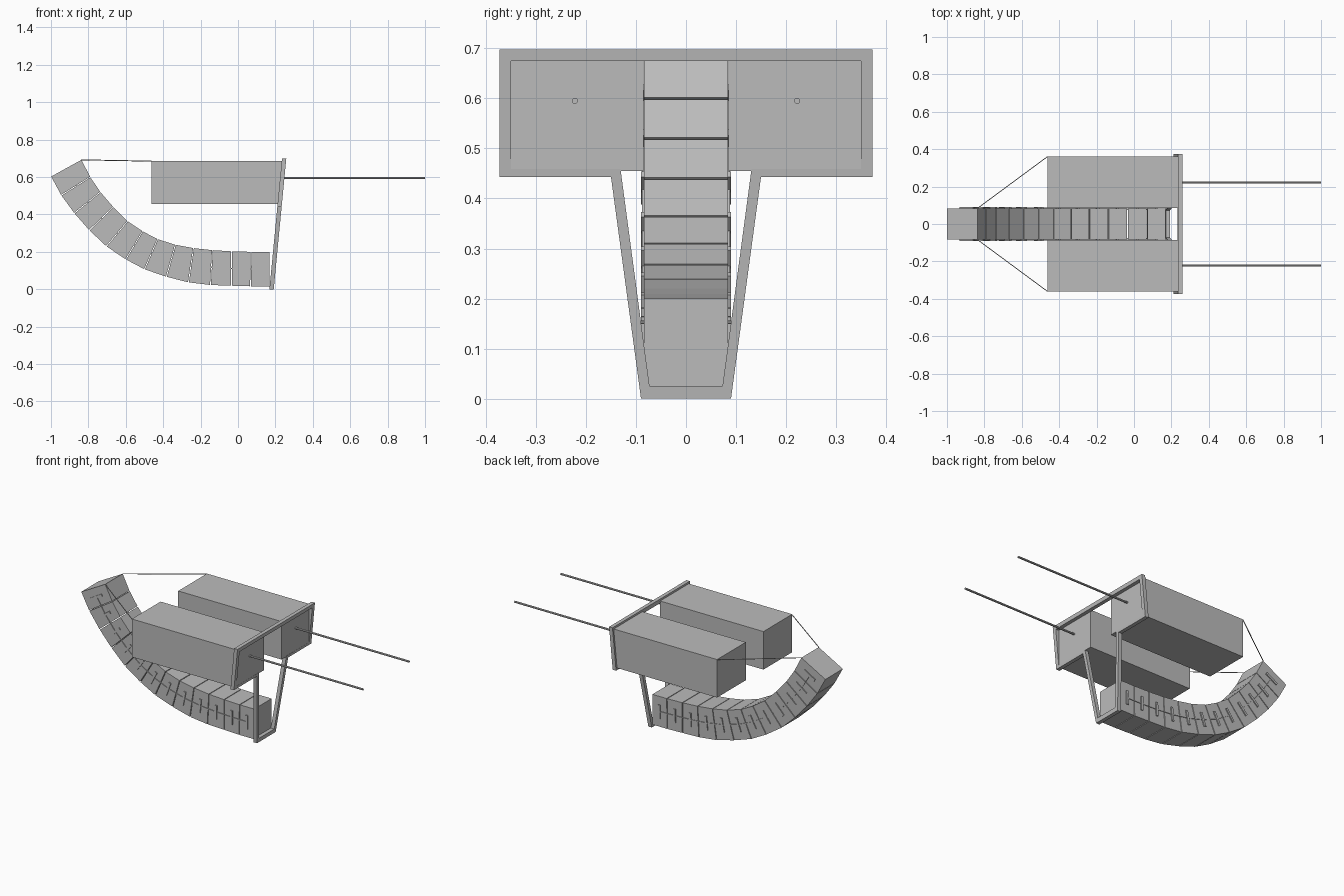
import bpy, bmesh
from mathutils import Vector

if "Cube" in bpy.data.objects:
    bpy.data.objects.remove(bpy.data.objects["Cube"], do_unlink=True)

grey = bpy.data.materials.new("plain_grey")
grey.use_nodes = True
colour = (0.5, 0.5, 0.5, 1)
grey.diffuse_color = colour
grey.node_tree.nodes["Principled BSDF"].inputs["Base Color"].default_value = colour


def finish(name, bm):
    bmesh.ops.recalc_face_normals(bm, faces=bm.faces)
    mesh = bpy.data.meshes.new(name)
    bm.to_mesh(mesh)
    bm.free()
    mesh.materials.append(grey)
    obj = bpy.data.objects.new(name, mesh)
    bpy.context.collection.objects.link(obj)
    return obj


def add_prism(bm, outline, y0, y1):
    """Extrude an x-z outline between two y positions."""
    a = [bm.verts.new((p[0], y0, p[1])) for p in outline]
    b = [bm.verts.new((p[0], y1, p[1])) for p in outline]
    bm.faces.new(a)
    bm.faces.new(b[::-1])
    for i in range(len(a)):
        j = (i + 1) % len(a)
        bm.faces.new((a[i], b[i], b[j], a[j]))


def rod(name, start, end, radius, sides=8):
    start, end = Vector(start), Vector(end)
    axis = end - start
    bm = bmesh.new()
    bmesh.ops.create_cone(bm, cap_ends=True, segments=sides, radius1=radius,
                          radius2=radius, depth=axis.length)
    turn = axis.to_track_quat('Z', 'Y').to_matrix().to_4x4()
    bmesh.ops.transform(bm, matrix=turn, verts=bm.verts)
    bmesh.ops.translate(bm, vec=(start + end) / 2, verts=bm.verts)
    return finish(name, bm)


# Joints of the curved beam: outer edge and inner edge in x-z
outer = [(-1, .605), (-.945, .503), (-.875, .407), (-.795, .316), (-.704, .23),
         (-.6, .16), (-.5, .107), (-.383, .067), (-.265, .037), (-.147, .023),
         (-.035, .019), (.067, .016), (.17, .016)]
inner = [(-.838, .694), (-.79, .6), (-.736, .52), (-.667, .44), (-.59, .364),
         (-.51, .31), (-.43, .268), (-.335, .238), (-.238, .22), (-.137, .209),
         (-.035, .203), (.07, .2), (.17, .2)]
outer = [Vector(p) for p in outer]
inner = [Vector(p) for p in inner]
gap = 0.02
half = 0.084
lip = 0.006

# Beam segments, separated by narrow joints
bm = bmesh.new()
for o0, o1, i0, i1 in zip(outer, outer[1:], inner, inner[1:]):
    add_prism(bm, [o0.lerp(o1, gap), o0.lerp(o1, 1 - gap),
                   i0.lerp(i1, 1 - gap), i0.lerp(i1, gap)], -half, half)
finish("curved_beam", bm)

# Side clamps on each segment and the thin cable threading them
mids = [((o0 + o1 + i0 + i1) / 4, (i0 + i1 - o0 - o1).normalized())
        for o0, o1, i0, i1 in zip(outer, outer[1:], inner, inner[1:])]
for side, label in ((1, "left"), (-1, "right")):
    y0, y1 = side * (half - 0.01), side * (half + lip)
    bm = bmesh.new()
    for centre, up in mids:
        along = Vector((up.y, -up.x)) * 0.007
        up = up * 0.042
        add_prism(bm, [centre - along - up, centre + along - up,
                       centre + along + up, centre - along + up], y0, y1)
    finish(label + "_clamps", bm)

    bm = bmesh.new()
    for (c0, u0), (c1, u1) in zip(mids, mids[1:]):
        add_prism(bm, [c0 - u0 * .003, c1 - u1 * .003, c1 + u1 * .003, c0 + u0 * .003],
                  y0, side * (half + 0.004))
    finish(label + "_beam_cable", bm)

    # Long box, its pole and the stay cable
    bm = bmesh.new()
    add_prism(bm, [(-.463, .455), (.234, .455), (.234, .687), (-.463, .687)],
              side * 0.085, side * 0.362)
    finish(label + "_box", bm)
    rod(label + "_pole", (.2, side * .222, .595), (1, side * .222, .595), .006)
    rod(label + "_stay_cable", (-.463, side * .36, .685), (-.838, side * .083, .692), .0025, 6)

# Leaning T-shaped frame: matching outer and inner loops in y-z
outer_half = [(.09, 0), (.15, .443), (.373, .443), (.373, .698)]
inner_half = [(.073, .025), (.131, .459), (.35, .459), (.35, .675)]


def loop(half_points):
    return half_points + [(-y, z) for y, z in reversed(half_points)]


bm = bmesh.new()
rings = []
for points in (loop(outer_half), loop(inner_half)):
    for shift in (0.168, 0.191):
        rings.append([bm.verts.new((shift + z * 0.096, y, z)) for y, z in points])
back_out, front_out, back_in, front_in = rings
count = len(back_out)
for i in range(count):
    j = (i + 1) % count
    for p, q in ((front_out, front_in), (back_in, back_out),
                 (back_out, front_out), (front_in, back_in)):
        bm.faces.new((p[i], p[j], q[j], q[i]))
finish("front_frame", bm)
